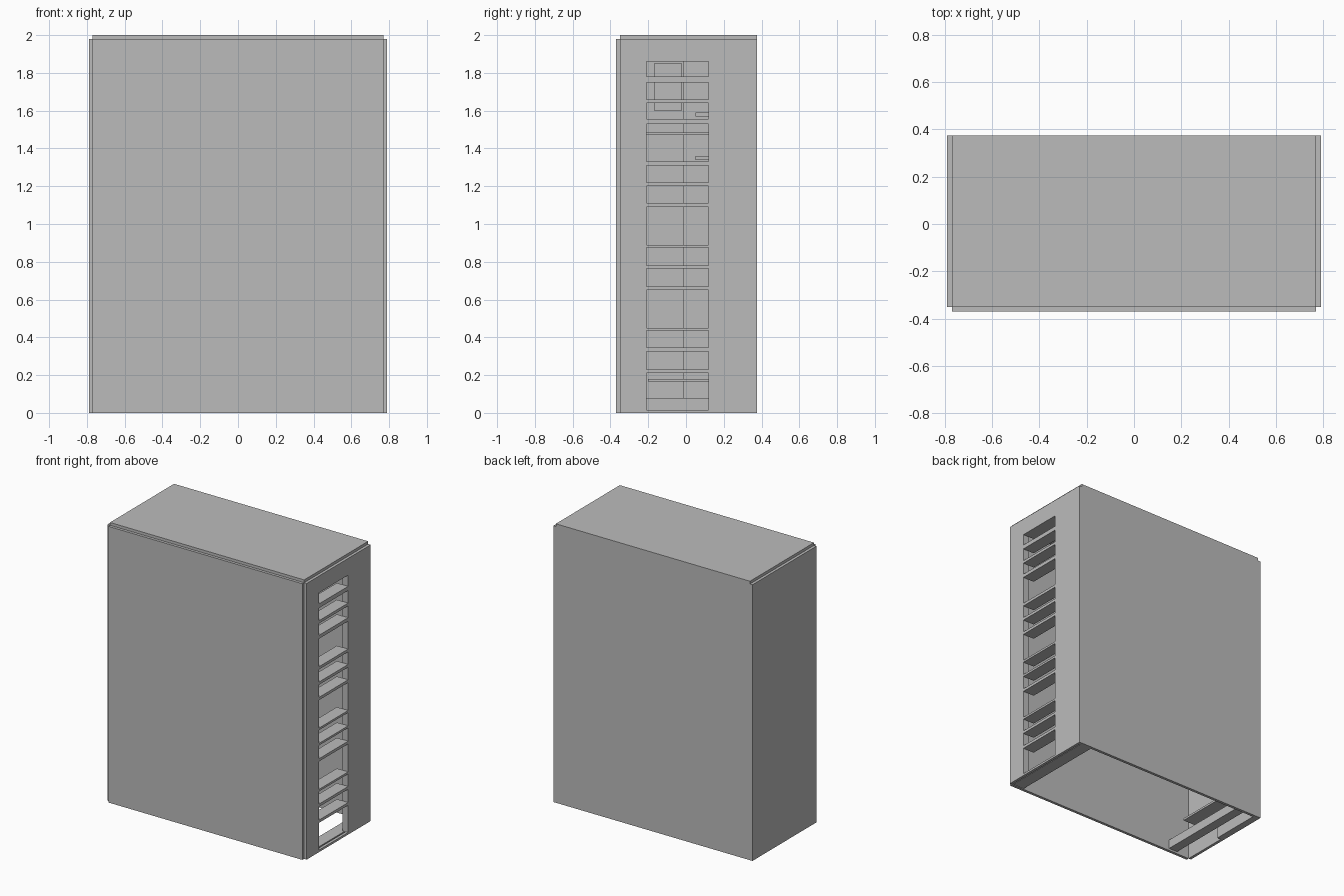
import bpy
import bmesh

if "Cube" in bpy.data.objects:
    bpy.data.objects.remove(bpy.data.objects["Cube"], do_unlink=True)

grey = bpy.data.materials.new("light_grey")
grey.use_nodes = True
colour = (0.5, 0.5, 0.5, 1)
grey.diffuse_color = colour
grey.node_tree.nodes["Principled BSDF"].inputs["Base Color"].default_value = colour


def make_object(name, bm):
    mesh = bpy.data.meshes.new(name)
    bm.to_mesh(mesh)
    bm.free()
    mesh.materials.append(grey)
    obj = bpy.data.objects.new(name, mesh)
    bpy.context.scene.collection.objects.link(obj)
    return obj


def box(name, xs, ys, zs):
    bm = bmesh.new()
    bmesh.ops.create_cube(bm, size=1)
    for v in bm.verts:
        for axis, (low, high) in enumerate((xs, ys, zs)):
            v.co[axis] = high if v.co[axis] > 0 else low
    return make_object(name, bm)


# Main dimensions
W, INNER = 0.79, 0.77
FRONT, FRAME, BACK = -0.37, -0.35, 0.375
H, TOP = 1.98, 2.0
T = 0.02
SLOT_Y = (-0.21, 0.12)
SLOTS = [(0.015, 0.21), (0.23, 0.325), (0.345, 0.435), (0.45, 0.65),
         (0.67, 0.765), (0.78, 0.875), (0.89, 1.09), (1.11, 1.20),
         (1.22, 1.31), (1.33, 1.53), (1.555, 1.64), (1.66, 1.75), (1.78, 1.86)]

# Outer shell, stepped at the edges and open underneath
box("front_panel", (-INNER, INNER), (FRONT, FRAME), (0, H))
box("back_panel", (-INNER, INNER), (BACK - T, BACK), (0, H))
box("top_panel", (-INNER, INNER), (FRAME, BACK), (H, TOP))
box("right_side_panel", (-W, -INNER), (FRAME, BACK), (0, H))

# Slotted side panel: a grid of faces with the slots left open
bm = bmesh.new()
ys = [FRAME, *SLOT_Y, BACK]
zs = [0, *[z for slot in SLOTS for z in slot], H]
grid = [[bm.verts.new((W, y, z)) for y in ys] for z in zs]
for row in range(len(zs) - 1):
    for col in range(3):
        if col == 1 and row % 2 == 1:
            continue
        bm.faces.new((grid[row][col], grid[row][col + 1],
                      grid[row + 1][col + 1], grid[row + 1][col]))
side = make_object("left_slotted_panel", bm)
solid = side.modifiers.new("thickness", "SOLIDIFY")
solid.thickness = T
solid.offset = -1

# Deep slats behind the bars, with folded lips beside the openings
for (_, low), (high, _) in zip(SLOTS, SLOTS[1:]):
    box("slat", (0.70, INNER), SLOT_Y, (low, high))
box("top_slat", (0.70, INNER), SLOT_Y, (SLOTS[-1][1], SLOTS[-1][1] + T))
box("front_lip", (0.745, INNER), (SLOT_Y[0] - T, SLOT_Y[0]), (0.01, 1.88))
box("back_lip", (0.745, INNER), (SLOT_Y[1], SLOT_Y[1] + T), (0.01, 1.88))

# Base rails running front to back
box("left_base_rail", (0.67, 0.76), (FRAME, BACK - T), (0.005, 0.015))
box("right_base_rail", (-0.67, -0.60), (FRAME, BACK - T), (0.015, 0.08))

# Fittings on the inside of the closed side
box("inner_post", (-INNER, -0.74), (-0.015, BACK - T), (0, H))
box("lower_bracket", (-INNER, -0.60), (-0.2, 0.2), (0.165, 0.18))
box("upper_bracket", (-INNER, -0.60), (-0.25, 0.2), (1.47, 1.485))
box("upper_housing", (-INNER, -0.72), (-0.17, -0.02), (1.6, 1.85))
for z in (1.34, 1.57):
    box("small_hook", (-0.74, -0.66), (0.05, 0.13), (z, z + T))
